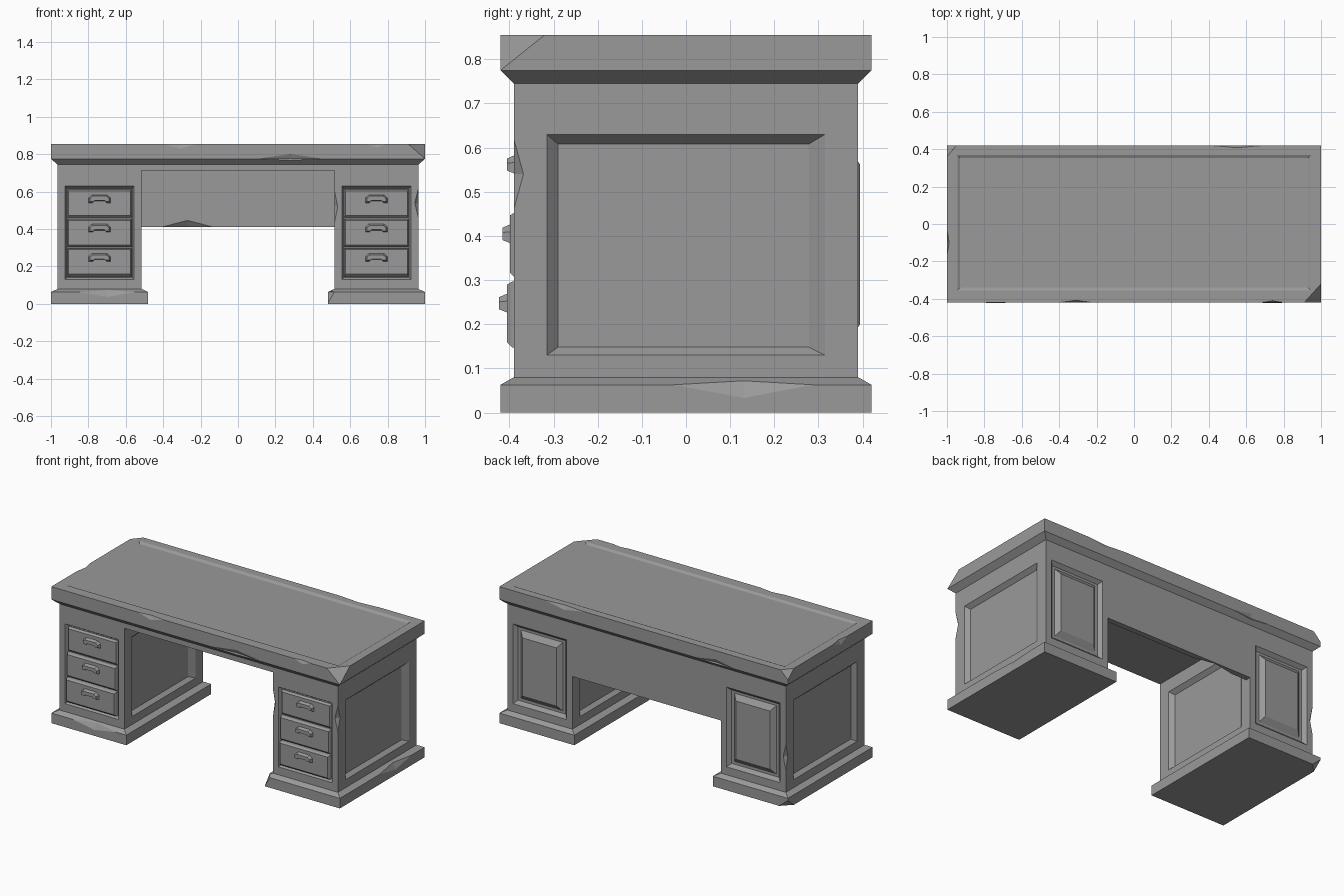
import bpy, bmesh
from mathutils import Vector

if "Cube" in bpy.data.objects:
    bpy.data.objects.remove(bpy.data.objects["Cube"])

# Dark grey finish for the whole desk
GREY = bpy.data.materials.new("dark_grey")
GREY.diffuse_color = (.32, .32, .32, 1)
GREY.use_nodes = True
GREY.node_tree.nodes["Principled BSDF"].inputs["Base Color"].default_value = GREY.diffuse_color


def finish(bm, name):
    bmesh.ops.recalc_face_normals(bm, faces=bm.faces[:])
    me = bpy.data.meshes.new(name)
    bm.to_mesh(me)
    bm.free()
    me.materials.append(GREY)
    ob = bpy.data.objects.new(name, me)
    bpy.context.collection.objects.link(ob)
    return ob


def box(lo, hi):
    bm = bmesh.new()
    bmesh.ops.create_cube(bm, size=1)
    for v in bm.verts:
        v.co = Vector([(l + h) / 2 + c * (h - l) for l, h, c in zip(lo, hi, v.co)])
    bm.normal_update()
    return bm


def face_at(bm, axis, sign):
    return max(bm.faces, key=lambda f: sign * f.calc_center_median()[axis])


def step(bm, face, axis, a, b, level):
    """Inset a rectangular face to ranges a, b and move it to a new level."""
    u, w = [i for i in range(3) if i != axis]
    bmesh.ops.inset_individual(bm, faces=[face], thickness=0.002)
    c = face.calc_center_median()
    for v in face.verts:
        v.co[u] = a[v.co[u] > c[u]]
        v.co[w] = b[v.co[w] > c[w]]
        v.co[axis] = level


def prism(loop_a, loop_b):
    bm = bmesh.new()
    a = [bm.verts.new(p) for p in loop_a]
    b = [bm.verts.new(p) for p in loop_b]
    bm.faces.new(a)
    bm.faces.new(b[::-1])
    for i in range(len(a)):
        j = (i + 1) % len(a)
        bm.faces.new((a[i], b[i], b[j], a[j]))
    return bm


def chip(ob, pos, size):
    """Knock a diamond shaped chip out of an edge."""
    bm = bmesh.new()
    for i in range(3):
        for s in (-1, 1):
            p = Vector(pos)
            p[i] += s * size[i]
            bm.verts.new(p)
    bmesh.ops.convex_hull(bm, input=bm.verts[:])
    cutter = finish(bm, "chip_cutter")
    cutter.hide_render = True
    m = ob.modifiers.new("chip", 'BOOLEAN')
    m.operation, m.solver, m.object = 'DIFFERENCE', 'EXACT', cutter
    bpy.context.view_layer.objects.active = ob
    bpy.ops.object.modifier_apply(modifier=m.name)
    bpy.data.objects.remove(cutter)


def mirrored(bm, s):
    for v in bm.verts:
        v.co.x *= s
    return bm


# Desk top with under-moulding and sunken writing surface
bm = box((-1, -.42, .775), (1, .42, .855))
step(bm, face_at(bm, 2, -1), 2, (-.965, .965), (-.39, .39), .745)
f = face_at(bm, 2, 1)
step(bm, f, 2, (-.945, .945), (-.355, .37), .855)
step(bm, f, 2, (-.93, .93), (-.34, .352), .846)
top = finish(bm, "desk_top")
for pos, size in [((1, -.42, .855), (.09, .1, .08)),
                  ((-1, .42, .855), (.05, .06, .05)),
                  ((.28, -.42, .777), (.17, .012, .024)),
                  ((-.31, -.42, .855), (.09, .012, .025)),
                  ((.74, -.42, .855), (.06, .01, .02)),
                  ((.55, .42, .855), (.14, .012, .025)),
                  ((-.5, .42, .777), (.13, .012, .024)),
                  ((-1, -.1, .855), (.012, .07, .03))]:
    chip(top, pos, size)

# Back panel and front rail, one L profile across the knee hole
prof = [(-.39, .745), (-.39, .712), (.355, .712), (.355, .41), (.39, .41), (.39, .745)]
panel = finish(prism([(-.515, y, z) for y, z in prof],
                     [(.515, y, z) for y, z in prof]), "knee_panel")
chip(panel, (-.27, .355, .41), (.14, .028, .036))

for s, side in ((1, "right"), (-1, "left")):
    # Plinth
    bm = box((.48, -.42, 0), (1, .42, .063))
    step(bm, face_at(bm, 2, 1), 2, (.515, .965), (-.39, .39), .08)
    base = finish(mirrored(bm, s), side + "_plinth")

    # Pedestal: sunken side panels, raised back panel, drawer opening
    bm = box((.515, -.39, .08), (.965, .39, .745))
    outer, inner = face_at(bm, 0, 1), face_at(bm, 0, -1)
    front, back = face_at(bm, 1, -1), face_at(bm, 1, 1)
    for f, x, d in ((outer, .965, -.025), (inner, .515, .025)):
        step(bm, f, 0, (-.315, .315), (.13, .63), x)
        step(bm, f, 0, (-.29, .278), (.148, .608), x + d)
    step(bm, front, 1, (.555, .925), (.13, .63), -.39)
    step(bm, front, 1, (.565, .915), (.142, .618), -.37)
    step(bm, back, 1, (.555, .925), (.13, .63), .39)
    step(bm, back, 1, (.575, .905), (.15, .61), .37)
    step(bm, back, 1, (.595, .885), (.165, .595), .37)
    step(bm, back, 1, (.622, .858), (.2, .562), .394)
    body = finish(mirrored(bm, s), side + "_pedestal")

    # Drawers with solid half-hexagon cup pulls
    for i, y in enumerate((-.405, -.398, -.387)):
        z0 = .147 + i * .157
        bm = box((.568, y + .012, z0), (.912, -.36, z0 + .15))
        step(bm, face_at(bm, 1, -1), 1, (.575, .905), (z0 + .012, z0 + .143), y)
        finish(mirrored(bm, s), f"{side}_drawer_{i + 1}")
        cup = [(-.06, -.022), (-.06, .006), (-.042, .024), (.042, .024),
               (.06, .006), (.06, -.022), (.038, -.022), (.03, -.012),
               (-.03, -.012), (-.038, -.022)]
        zc = z0 + .1
        bm = prism([(.74 + x, y + .004, zc + z) for x, z in cup],
                   [(.74 + x * .85, y - .018, zc + z * .6) for x, z in cup])
        finish(mirrored(bm, s), f"{side}_drawer_pull_{i + 1}")

    # Worn edges, different on each side
    if s > 0:
        chip(base, (1, .13, .075), (.02, .22, .042))
        chip(base, (.48, -.42, .063), (.035, .05, .06))
        chip(body, (.965, -.39, .54), (.02, .022, .08))
        chip(body, (.515, -.39, .52), (.018, .02, .09))
    else:
        chip(base, (-.7, -.42, .075), (.22, .02, .038))
        chip(base, (-1, .42, 0), (.06, .06, .05))
        chip(body, (-.965, .39, .3), (.018, .02, .08))
